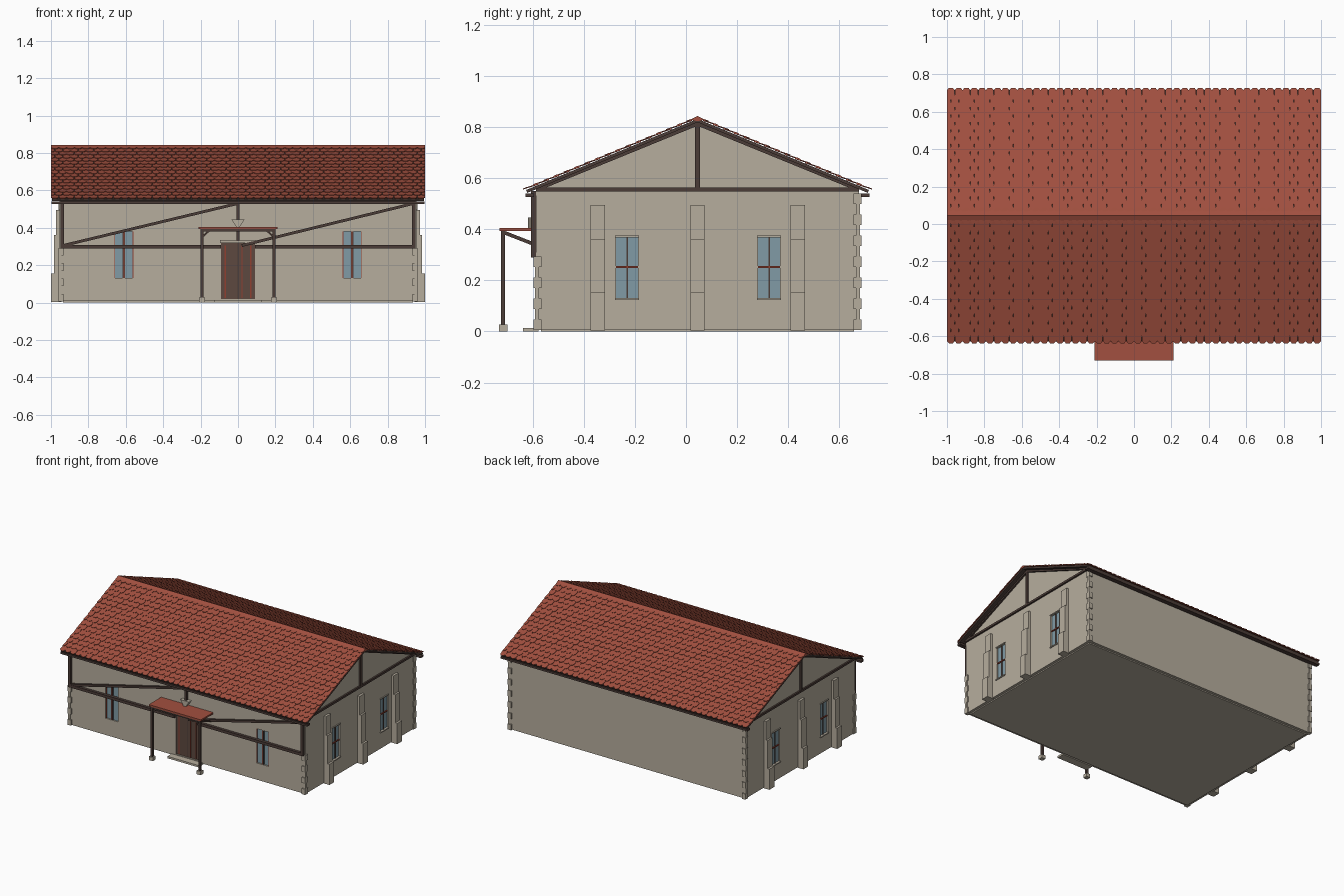
import bpy, bmesh, math
from mathutils import Vector, Matrix

cube = bpy.data.objects.get("Cube")
if cube:
    bpy.data.objects.remove(cube)


def material(name, r, g, b):
    m = bpy.data.materials.new(name)
    m.use_nodes = True
    m.diffuse_color = (r, g, b, 1)
    bsdf = next(n for n in m.node_tree.nodes if n.type == 'BSDF_PRINCIPLED')
    bsdf.inputs["Base Color"].default_value = (r, g, b, 1)
    return m


PLASTER = material("plaster", 0.47, 0.42, 0.34)
TILE = material("roof tile", 0.36, 0.08, 0.05)
TIMBER = material("dark timber", 0.07, 0.045, 0.038)
DOOR = material("door wood", 0.11, 0.065, 0.05)
GLASS = material("window glass", 0.22, 0.33, 0.38)
TRIM = material("red trim", 0.28, 0.05, 0.03)

WALL_X, FRONT, BACK, MID = 0.955, -0.587, 0.677, 0.045
EAVE_Z, RIDGE_Z, HALF = 0.55, 0.832, 0.68
PITCH = math.atan2(RIDGE_Z - EAVE_Z, HALF)
SLOPE = math.hypot(HALF, RIDGE_Z - EAVE_Z)


def finish(name, bm, mat):
    bmesh.ops.recalc_face_normals(bm, faces=bm.faces)
    me = bpy.data.meshes.new(name)
    bm.to_mesh(me)
    bm.free()
    me.materials.append(mat)
    ob = bpy.data.objects.new(name, me)
    bpy.context.scene.collection.objects.link(ob)
    return ob


def add_box(bm, lo, hi):
    lo, hi = Vector(lo), Vector(hi)
    bmesh.ops.create_cube(bm, size=1, matrix=Matrix.Translation((lo + hi) / 2)
                          @ Matrix.Diagonal((hi - lo).to_4d()))


def box(name, lo, hi, mat):
    bm = bmesh.new()
    add_box(bm, lo, hi)
    return finish(name, bm, mat)


def beam(name, p, q, width, depth, normal, mat=TIMBER):
    """Straight timber from p to q; depth is measured along normal."""
    p, q, n = Vector(p), Vector(q), Vector(normal)
    d = (q - p).normalized()
    rot = Matrix((d, n.cross(d), n)).transposed().to_4x4()
    bm = bmesh.new()
    bmesh.ops.create_cube(bm, size=1, matrix=Matrix.Translation((p + q) / 2) @ rot
                          @ Matrix.Diagonal(((q - p).length, width, depth, 1)))
    return finish(name, bm, mat)


def extrude(name, points, vec, mat):
    bm = bmesh.new()
    f = bm.faces.new([bm.verts.new(p) for p in points])
    r = bmesh.ops.extrude_face_region(bm, geom=[f])
    bmesh.ops.translate(bm, vec=vec, verts=[v for v in r["geom"] if isinstance(v, bmesh.types.BMVert)])
    return finish(name, bm, mat)


# House body with gables, cut for the openings
profile = [(FRONT, 0.008), (BACK, 0.008), (BACK, 0.552), (MID, 0.812), (FRONT, 0.552)]
walls = extrude("walls", [(-WALL_X, y, z) for y, z in profile], (2 * WALL_X, 0, 0), PLASTER)
box("floor", (-0.935, -0.567, 0), (0.935, 0.657, 0.02), PLASTER)

RECESS = 0.015
SIDE_WINDOWS = (-0.23, 0.325)
bm = bmesh.new()
for s in (-1, 1):
    add_box(bm, (s * 0.61 - 0.05, FRONT - 0.05, 0.13), (s * 0.61 + 0.05, FRONT + RECESS, 0.38))
    for y in SIDE_WINDOWS:
        xs = sorted((s * (WALL_X - RECESS), s * (WALL_X + 0.05)))
        add_box(bm, (xs[0], y - 0.043, 0.13), (xs[1], y + 0.043, 0.37))
add_box(bm, (-0.09, FRONT - 0.05, 0.02), (0.09, FRONT + RECESS, 0.318))
cutter = finish("opening_cutter", bm, PLASTER)
cutter.hide_render = True
mod = walls.modifiers.new("openings", 'BOOLEAN')
mod.operation, mod.object, mod.solver = 'DIFFERENCE', cutter, 'EXACT'
bpy.context.view_layer.objects.active = walls
bpy.ops.object.modifier_apply(modifier=mod.name)
bpy.data.objects.remove(cutter)

# Front windows
for s, side in ((-1, "right"), (1, "left")):
    x, y = s * 0.61, FRONT + RECESS
    box(f"front_glass_{side}", (x - 0.05, y - 0.005, 0.13), (x + 0.05, y, 0.38), GLASS)
    box(f"front_mullion_{side}", (x - 0.007, y - 0.012, 0.13), (x + 0.007, y, 0.38), TIMBER)
    box(f"front_mullion_strip_{side}", (x - 0.003, y - 0.014, 0.13), (x + 0.003, y, 0.38), TRIM)
    for e in (-0.0485, 0.0485):
        box(f"front_jamb_{side}", (x + e - 0.0015, y - 0.012, 0.13), (x + e + 0.0015, y, 0.38), TRIM)

# Gable ends: windows, stepped buttresses and timber frame
for s, side in ((-1, "right"), (1, "left")):
    def end_box(name, x0, x1, y0, y1, z0, z1, mat):
        a, b = sorted((s * x0, s * x1))
        box(f"{name}_{side}", (a, y0, z0), (b, y1, z1), mat)
    inner = WALL_X - RECESS
    for y in SIDE_WINDOWS:
        end_box("side_glass", inner, inner + 0.005, y - 0.043, y + 0.043, 0.13, 0.37, GLASS)
        end_box("side_mullion", inner, inner + 0.010, y - 0.003, y + 0.003, 0.13, 0.37, TIMBER)
        end_box("side_crossbar", inner, inner + 0.012, y - 0.043, y + 0.043, 0.248, 0.256, TRIM)
        end_box("side_lintel", inner, WALL_X + 0.006, y - 0.047, y + 0.047, 0.368, 0.375, PLASTER)
        end_box("side_sill", inner, WALL_X + 0.006, y - 0.047, y + 0.047, 0.123, 0.131, PLASTER)
    for y in (-0.345, MID, 0.437):
        for x, z0, z1 in ((1.0, 0.004, 0.155), (0.985, 0.155, 0.36), (0.972, 0.36, 0.495)):
            end_box("buttress", WALL_X - 0.01, x, y - 0.028, y + 0.028, z0, z1, PLASTER)
    end_box("tie_beam", WALL_X - 0.01, 0.967, FRONT, BACK, 0.548, 0.563, TIMBER)
    end_box("king_post", WALL_X - 0.01, 0.967, MID - 0.009, MID + 0.009, 0.56, 0.815, TIMBER)
    for y in (FRONT, BACK):
        beam(f"rafter_{side}", (s * 0.957, y, 0.557), (s * 0.957, MID, 0.815), 0.02, 0.02, (1, 0, 0))

# Quoins: alternating corner stones
bm = bmesh.new()
STONE = 0.041
for sx in (-1, 1):
    for y, sy, count in ((FRONT, -1, 7), (BACK, 1, 13)):
        for i in range(count):
            reach, out = (0.022, 0.010) if i % 2 == 0 else (0.012, 0.004)
            xs = sorted((sx * (WALL_X - reach), sx * (WALL_X + 0.006)))
            ys = sorted((y - sy * reach, y + sy * out))
            add_box(bm, (xs[0], ys[0], 0.006 + i * STONE), (xs[1], ys[1], 0.006 + (i + 1) * STONE))
finish("quoins", bm, PLASTER)

# Front timber frame
FY = FRONT - 0.008
OUT = (0, -1, 0)
for s in (-1, 1):
    beam("front_rail", (s * 0.95, FY, 0.299), (s * 0.092, FY, 0.299), 0.02, 0.024, OUT)
    beam("front_post", (s * 0.94, FY, 0.29), (s * 0.94, FY, 0.545), 0.018, 0.024, OUT)
beam("front_brace_right", (-0.935, FY, 0.305), (0, FY, 0.53), 0.015, 0.02, OUT)
beam("front_brace_left", (0.02, FY, 0.305), (0.94, FY, 0.53), 0.015, 0.02, OUT)
beam("front_centre_post", (0, FY, 0.33), (0, FY, 0.54), 0.016, 0.024, OUT)
beam("front_top_plate", (-0.95, FY, 0.54), (0.95, FY, 0.54), 0.018, 0.024, OUT)

# Door, lintel, step and corbel
DY = FRONT + RECESS
box("door", (-0.09, DY - 0.008, 0.02), (0.09, DY, 0.318), DOOR)
for x in (-0.068, 0.022, 0.068):
    box("door_strip", (x - 0.003, DY - 0.012, 0.025), (x + 0.003, DY, 0.305), TRIM)
box("door_gap", (-0.002, DY - 0.011, 0.02), (0.002, DY, 0.318), TIMBER)
box("door_lintel", (-0.095, FRONT - 0.016, 0.318), (0.095, FRONT + 0.01, 0.334), PLASTER)
box("door_step", (-0.125, FRONT - 0.05, 0), (0.125, FRONT + 0.01, 0.014), PLASTER)
extrude("corbel", [(-0.035, FRONT - 0.03, 0.445), (0.035, FRONT - 0.03, 0.445),
                   (0.01, FRONT - 0.03, 0.405), (-0.01, FRONT - 0.03, 0.405)], (0, 0.035, 0), PLASTER)

# Porch canopy
PY = -0.715
box("porch_roof", (-0.21, -0.73, 0.393), (0.21, FRONT, 0.405), TILE)
box("porch_front_beam", (-0.2, PY - 0.008, 0.38), (0.2, PY + 0.008, 0.393), TIMBER)
for s in (-1, 1):
    x = s * 0.193
    box("porch_footing", (x - 0.016, PY - 0.016, 0), (x + 0.016, PY + 0.016, 0.026), PLASTER)
    box("porch_post", (x - 0.008, PY - 0.008, 0.02), (x + 0.008, PY + 0.008, 0.385), TIMBER)
    beam("porch_side_brace", (x, PY, 0.388), (x, FRONT, 0.338), 0.014, 0.012, (1, 0, 0))
    beam("porch_front_brace", (x, PY, 0.35), (s * 0.15, PY, 0.388), 0.01, 0.01, OUT)

# Roof: boards, fascias and staggered pointed tiles on both slopes
ROWS, COLS = 17, 48
STEP, WIDE = SLOPE / ROWS, 2 / COLS
for sy, side in ((-1, "front"), (1, "back")):
    down = Vector((0, sy * math.cos(PITCH), -math.sin(PITCH)))
    up = Vector((0, sy * math.sin(PITCH), math.cos(PITCH)))
    ridge = Vector((0, MID, RIDGE_Z))
    beam(f"roof_boards_{side}", ridge - up * 0.007, ridge - up * 0.007 + down * (SLOPE - 0.01),
         1.99, 0.012, up)
    ys = sorted((MID + sy * 0.640, MID + sy * 0.672))
    box(f"eave_board_{side}", (-0.998, ys[0], 0.526), (0.998, ys[1], 0.540), TIMBER)
    bm = bmesh.new()
    for row in range(ROWS):
        low = (row + 1) * STEP
        high = max(0, low - 1.5 * STEP)
        for col in range(COLS + row % 2):
            x = -1 + (col + 0.5 - 0.5 * (row % 2)) * WIDE
            w = WIDE * 0.485
            outline = [(-w, high, 0), (-w, low - 0.3 * STEP, 1), (-w * 0.5, low, 1),
                       (w * 0.5, low, 1), (w, low - 0.3 * STEP, 1), (w, high, 0)]
            rings = []
            for thick in (0, 0.004):
                rings.append([bm.verts.new(ridge + Vector((max(-1, min(1, x + dx)), 0, 0)) + down * d
                              + up * (thick + lift * 0.005)) for dx, d, lift in outline])
            bm.faces.new(rings[0][::-1])
            bm.faces.new(rings[1])
            for i in range(len(outline)):
                j = (i + 1) % len(outline)
                bm.faces.new((rings[0][i], rings[0][j], rings[1][j], rings[1][i]))
    finish(f"roof_tiles_{side}", bm, TILE)
cap = [(MID - 0.028, 0.828), (MID, 0.842), (MID + 0.028, 0.828), (MID, 0.822)]
extrude("ridge_cap", [(-1, y, z) for y, z in cap], (2, 0, 0), TILE)
